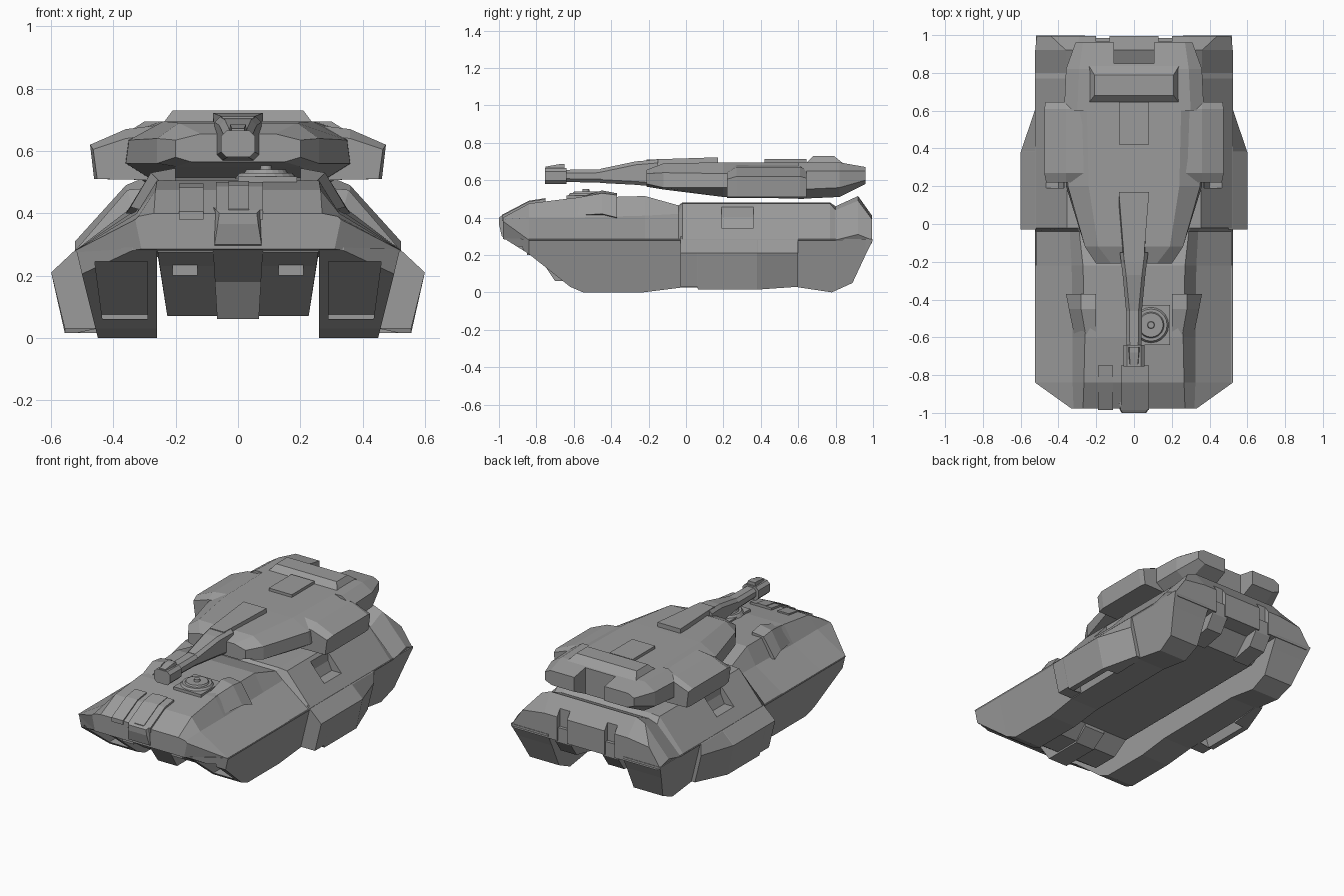
import bpy, bmesh, math
from mathutils import Matrix

if "Cube" in bpy.data.objects:
    bpy.data.objects.remove(bpy.data.objects["Cube"])

GREY = bpy.data.materials.new("dull_grey")
GREY.diffuse_color = (.33, .33, .33, 1)
GREY.use_nodes = True
GREY.node_tree.nodes["Principled BSDF"].inputs["Base Color"].default_value = GREY.diffuse_color


def finish(name, bm):
    bmesh.ops.recalc_face_normals(bm, faces=bm.faces)
    me = bpy.data.meshes.new(name)
    bm.to_mesh(me)
    bm.free()
    me.materials.append(GREY)
    ob = bpy.data.objects.new(name, me)
    bpy.context.collection.objects.link(ob)
    return ob


def skin(bm, rings):
    # join successive rings of points with quads and cap both ends
    vs = [[bm.verts.new(p) for p in r] for r in rings]
    n = len(vs[0])
    for a, b in zip(vs, vs[1:]):
        for i in range(n):
            j = (i + 1) % n
            bm.faces.new((a[i], a[j], b[j], b[i]))
    bm.faces.new(vs[0])
    bm.faces.new(vs[-1])


def loft(name, sections, mode="sym"):
    # sections: (y, [(x, z)...]); sym = half profile, pair = mirrored copy, one = as is
    bm = bmesh.new()
    if mode == "sym":
        skin(bm, [[(x, y, z) for x, z in p] + [(-x, y, z) for x, z in reversed(p)]
                  for y, p in sections])
    else:
        for s in ((1, -1) if mode == "pair" else (1,)):
            skin(bm, [[(s * x, y, z) for x, z in p] for y, p in sections])
    return finish(name, bm)


def box(name, x, y, z, mode="one"):
    p = [(x[0], z[0]), (x[1], z[0]), (x[1], z[1]), (x[0], z[1])]
    return loft(name, [(y[0], p), (y[1], p)], mode)


def cut(ob, cutter):
    cutter.hide_render = True
    cutter.hide_viewport = True
    cutter.display_type = 'WIRE'
    m = ob.modifiers.new("cut", 'BOOLEAN')
    m.operation = 'DIFFERENCE'
    m.solver = 'EXACT'
    m.object = cutter


# upper hull: top edge, shoulder, widest edge, underside
def hull_sec(y, a, za, b, zb, w=.523, zw=.28, zl=.26):
    return (y, [(a, za), (b, zb), (w, zw), (w - .02, zl)])


hull = loft("upper_hull", [
    hull_sec(-.978, .27, .40, .32, .39, .33, .38, .285),
    hull_sec(-.84, .265, .475, .325, .40),
    hull_sec(-.60, .26, .505, .325, .40),
    hull_sec(-.22, .27, .515, .33, .41),
    hull_sec(-.04, .29, .465, .34, .42),
    hull_sec(-.02, .30, .48, .355, .475),
    hull_sec(.77, .30, .48, .355, .475),
    hull_sec(.80, .30, .46, .36, .44),
    hull_sec(.92, .30, .515, .36, .49, .523, .31),
    hull_sec(.995, .29, .41, .44, .39, .515, .28)])
cut(hull, loft("shoulder_notch_cutter", [
    (y, [(.36, .6), (.375, .40), (.40, .345), (.6, .345), (.6, .6)]) for y in (.19, .36)], "pair"))
cut(hull, box("rear_notch_cutter", (.13, .20), (.965, 1.1), (.2, .47), "pair"))


# side hover pods
def pod_sec(y, zb, w=.52, zt=.285):
    return (y, [(.26, zt), (w, zt), (w - (.28 - zb) * .25, zb), (.26, zb)])


pods = loft("side_pod", [pod_sec(-.96, .28, .34, .29)] + [pod_sec(y, z) for y, z in (
    (-.84, .205), (-.62, .03), (-.55, 0), (-.23, 0), (-.03, .025),
    (.58, .03), (.78, 0), (.89, .05), (.96, .2), (.998, .275))], "pair")


# framed intake recess in the front of each pod
def intake(y, z0, z1):
    return (y, [(.29, z1), (.46, z1), (.46 - (.25 - z0) * .13, z0), (.29, z0)])


cut(pods, loft("intake_cutter", [intake(-1.1, .06, .245), intake(-.78, .06, .245),
                                 intake(-.55, .06, .075)], "pair"))


# flared skirts: thin shell with solid ends
def skirt_sec(y, o, inner, zb=.03):
    return (y, [(.50, .30), (.525, .28), (.6 - o, .21), (.556 - o, zb), (inner, zb), (.46, .2)])


loft("skirt", [skirt_sec(-.03, 0, .45), skirt_sec(.06, 0, .45),
               skirt_sec(.065, 0, .52, .015), skirt_sec(.38, 0, .52, .015),
               skirt_sec(.385, .002, .45, .015), skirt_sec(.60, .074, .44)], "pair")


# belly with wedge front and raised tunnel behind it
def belly_sec(y, zb):
    return (y, [(.26, .30), (.26, .28), (.26 - (.29 - zb) * .15, zb)])


loft("belly", [belly_sec(y, z) for y, z in (
    (-.95, .275), (-.84, .23), (-.62, .07), (-.45, .07), (-.36, .15), (.80, .15), (.90, .25), (.985, .26))])
loft("keel", [(y, [(.08, .29), (.08 - (.28 - z) * .06, z)]) for y, z in (
    (-.96, .28), (-.78, .18), (-.70, .06), (-.45, .06), (-.36, .13))])
box("front_lamp", (.13, .21), (-.85, -.76), (.20, .245), "pair")


# nose panels following the glacis slope
def glacis(name, x0, x1, h):
    return loft(name, [(y, [(x0, z), (x1, z), (x1, z + h), (x0, z + h)])
                       for y, z in ((-.985, .38), (-.84, .456), (-.75, .47))], "one")


glacis("nose_centre_strip", -.07, .08, .03)
glacis("nose_panel", -.19, -.11, .026)
glacis("nose_handle", -.03, .035, .034)
loft("nose_tip", [(-1.0, [(.06, .40), (.065, .365)]), (-.985, [(.07, .41), (.075, .30)]),
                  (-.94, [(.08, .42), (.08, .275)])])

# deck blisters beside the driver hatch
loft("deck_blister", [
    (-.62, [(.20, .49), (.25, .50), (.31, .41), (.20, .40)]),
    (-.45, [(.20, .545), (.28, .53), (.345, .42), (.20, .39)]),
    (-.37, [(.20, .53), (.28, .52), (.36, .40), (.20, .38)])], "pair")

# driver hatch on its plate
box("hatch_plate", (0, .19), (-.64, -.43), (.48, .518))
for nm, r, z0, z1 in (("hatch_ring", .1, .51, .53), ("hatch_lid", .075, .52, .54),
                      ("hatch_knob", .02, .535, .553)):
    bm = bmesh.new()
    bmesh.ops.create_cone(bm, cap_ends=True, segments=20, radius1=r, radius2=r * .85, depth=z1 - z0,
                          matrix=Matrix.Translation((.09, -.535, (z0 + z1) / 2)))
    finish(nm, bm)

# turret body
loft("turret", [
    (-.21, [(.12, .655), (.20, .635), (.20, .58), (.15, .565)]),
    (-.12, [(.19, .69), (.26, .64), (.26, .56), (.20, .55)]),
    (.20, [(.24, .695), (.35, .635), (.36, .56), (.28, .51)]),
    (.63, [(.25, .695), (.37, .65), (.37, .56), (.30, .50)])])


# turret cheek pods
def cheek_sec(y, d):
    return (y, [(.20, .69 - d), (.36, .67 - d), (.475 - d / 3, .62 - d / 2), (.462 - d / 3, .51), (.20, .505)])


loft("turret_cheek", [cheek_sec(.22, .03), cheek_sec(.27, 0), cheek_sec(.61, 0), cheek_sec(.645, .02)], "pair")

# rear bustle with central gap
bustle = loft("turret_bustle", [
    (.60, [(.30, .695), (.37, .65), (.37, .55), (.30, .50)]),
    (.82, [(.29, .695), (.36, .65), (.36, .56), (.28, .51)]),
    (.96, [(.27, .67), (.31, .65), (.31, .60), (.26, .58)])])
cut(bustle, box("bustle_gap_cutter", (-.105, .105), (.85, 1.1), (.4, .8)))

# roof boxes
loft("roof_box", [(.64, [(.24, .69), (.26, .65)]), (.68, [(.21, .73), (.26, .65)]),
                  (.79, [(.21, .73), (.26, .65)]), (.84, [(.24, .69), (.26, .65)])])
box("roof_vent", (-.08, .08), (.42, .645), (.67, .712))

# gun: hood, mantlet, barrel, muzzle
loft("gun_hood", [(-.21, [(.05, .71), (.075, .58)]), (.17, [(.08, .722), (.08, .66)])])


def oct_sec(y, w, z0, z1, c=.018):
    return (y, [(w - c, z1), (w, z1 - c), (w, z0 + c), (w - c, z0)])


loft("gun_mantlet", [oct_sec(-.46, .042, .585, .66), oct_sec(-.27, .06, .575, .70), oct_sec(-.15, .075, .565, .71)])
loft("gun_barrel", [oct_sec(-.66, .04, .59, .655), oct_sec(-.3, .045, .585, .66)])
loft("gun_muzzle", [oct_sec(-.755, .055, .58, .665), oct_sec(-.64, .055, .58, .665)])
loft("muzzle_sight", [(-.75, [(.02, .672), (.025, .65)]), (-.68, [(.025, .685), (.03, .65)]),
                      (-.65, [(.025, .685), (.03, .65)])])

# rear exhaust blocks between the pods
loft("rear_block", [(y, [(.11, .34), (.11, z), (.22, z), (.22, .34)])
                    for y, z in ((.78, .14), (.93, .17), (.985, .25))], "pair")
